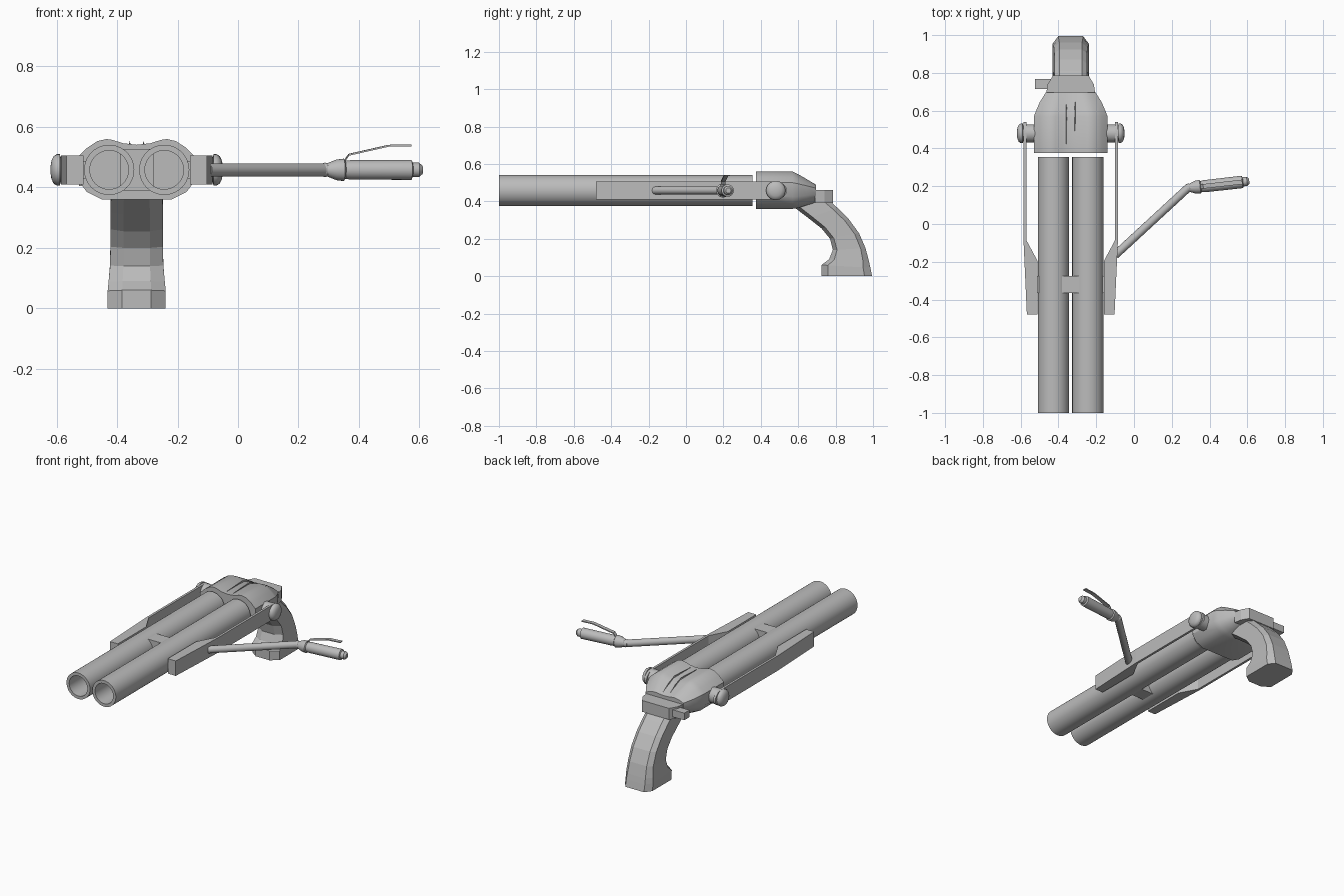
import bpy, bmesh, math
from mathutils import Vector

if "Cube" in bpy.data.objects:
    bpy.data.objects.remove(bpy.data.objects["Cube"])

CX, AX = -0.335, 0.458   # centre line of the body, height of the barrel axis

steel = bpy.data.materials.new("grey steel")
steel.use_nodes = True
GREY = (0.5, 0.5, 0.5, 1)
steel.diffuse_color = GREY
steel.node_tree.nodes["Principled BSDF"].inputs["Base Color"].default_value = GREY


def finish(name, bm, smooth=False):
    bmesh.ops.recalc_face_normals(bm, faces=bm.faces)
    mesh = bpy.data.meshes.new(name)
    bm.to_mesh(mesh)
    bm.free()
    obj = bpy.data.objects.new(name, mesh)
    bpy.context.collection.objects.link(obj)
    mesh.materials.append(steel)
    if smooth:
        bpy.ops.object.select_all(action='DESELECT')
        obj.select_set(True)
        bpy.context.view_layer.objects.active = obj
        bpy.ops.object.shade_smooth_by_angle(angle=math.radians(35))
    return obj


def loft(name, rings, smooth=False, closed=False):
    """Skin rings of equal length; cap the ends or join them in a loop."""
    bm = bmesh.new()
    loops = [[bm.verts.new(p) for p in r] for r in rings]
    n = len(loops[0])
    pairs = list(zip(loops, loops[1:]))
    if closed:
        pairs.append((loops[-1], loops[0]))
    else:
        bm.faces.new(loops[0])
        bm.faces.new(loops[-1])
    for a, b in pairs:
        for i in range(n):
            j = (i + 1) % n
            bm.faces.new((a[i], a[j], b[j], b[i]))
    return finish(name, bm, smooth)


def lathe(name, start, direction, profile, sides=24, closed=False):
    """Turn (distance, radius) pairs around an axis."""
    d = Vector(direction).normalized()
    u = d.orthogonal().normalized()
    v = d.cross(u)
    turns = [math.tau * i / sides for i in range(sides)]
    rings = [[Vector(start) + d * t + (u * math.cos(a) + v * math.sin(a)) * r for a in turns]
             for t, r in profile]
    return loft(name, rings, True, closed)


def box(name, x, y, z):
    return loft(name, [[(x[i], y[0], z[0]), (x[i], y[1], z[0]),
                        (x[i], y[1], z[1]), (x[i], y[0], z[1])] for i in (0, 1)])


def prism(name, outline, z0, z1):
    return loft(name, [[(x, y, z) for x, y in outline] for z in (z0, z1)])


# Hollow barrels and the bridge between them
for side, label in ((-1, "right"), (1, "left")):
    lathe(label + "_barrel", (CX + side * 0.091, -1, AX), (0, 1, 0),
          [(0, 0.083), (1.355, 0.083), (1.355, 0.064), (0, 0.064)], 40, True)
box("barrel_bridge", (CX - 0.055, CX + 0.055), (-0.365, -0.275), (0.39, 0.527))

# Side rails, their studs and pivot knobs
for side, label in ((-1, "right"), (1, "left")):
    def px(off):
        return CX + side * off
    prism(label + "_rail", [(px(0.176), -0.48), (px(0.232), -0.48), (px(0.25), -0.085),
                            (px(0.235), -0.085), (px(0.176), -0.195)], 0.41, 0.505)
    arc = [math.radians(-90 + 15 * i) for i in range(13)]
    end = [(0.48 + 0.06 * math.cos(a), AX + 0.0475 * math.sin(a)) for a in arc]
    end += [(-0.085, 0.505), (-0.085, 0.41)]
    loft(label + "_rail_arm", [[(px(o), y, z) for y, z in end] for o in (0.235, 0.25)])
    box(label + "_rail_stud", sorted((px(0.165), px(0.18))), (-0.365, -0.275), (0.43, 0.487))
    lathe(label + "_pivot_knob", (px(0.18), 0.48, AX), (side, 0, 0),
          [(0, 0.048), (0.06, 0.048), (0.062, 0.042), (0.072, 0.042), (0.074, 0.052),
           (0.084, 0.052), (0.095, 0.045), (0.102, 0.03), (0.105, 0.01)])

# Receiver with twin humps, tapering to the rear
HALF = [(0, 0.541), (0.045, 0.546), (0.08, 0.557), (0.1, 0.56), (0.13, 0.553), (0.165, 0.53),
        (0.195, 0.5), (0.195, 0.425), (0.165, 0.385), (0.115, 0.36)]


def receiver_ring(y, wide, top, low):
    half = [(x * wide, AX + (z - AX) * (top if z > AX else low)) for x, z in HALF]
    return ([(CX + x, y, z) for x, z in half] +
            [(CX - x, y, z) for x, z in reversed(half[1:])])


loft("receiver", [receiver_ring(*r) for r in
                  [(0.375, 1, 1, 1), (0.57, 1, 1, 1), (0.6, 0.94, 0.85, 0.95),
                   (0.645, 0.84, 0.6, 0.8), (0.695, 0.68, 0.3, 0.65)]], True)

# Raised ribs along the top of the receiver
for side, label in ((-1, "right"), (1, "left")):
    x = CX + side * 0.023
    loft(label + "_top_rib", [[(x - w, y, z - 0.03), (x + w, y, z - 0.03), (x, y, z)]
                              for y, w, z in [(0.4, 0.002, 0.545), (0.56, 0.008, 0.553),
                                              (0.62, 0.007, 0.53), (0.69, 0.002, 0.485)]])

# Collar and its side catch
collar = [(-0.13, 0.69), (-0.122, 0.74), (-0.095, 0.785), (0.095, 0.785), (0.122, 0.74), (0.13, 0.69)]
prism("collar", [(CX + x, y) for x, y in collar], 0.39, 0.462)
box("collar_catch", (-0.525, -0.44), (0.715, 0.767), (0.405, 0.45))

# Curved grip: front point, back point and half width of each station
GRIP = [((0.57, 0.375), (0.76, 0.41), 0.085), ((0.655, 0.31), (0.81, 0.365), 0.087),
        ((0.725, 0.255), (0.87, 0.305), 0.087), ((0.77, 0.2), (0.925, 0.23), 0.087),
        ((0.785, 0.14), (0.96, 0.15), 0.088), ((0.765, 0.09), (0.978, 0.08), 0.093),
        ((0.725, 0.06), (0.986, 0.045), 0.096), ((0.725, 0), (0.995, 0), 0.096)]
rings = []
for front, back, w in GRIP:
    f, b = Vector(front), Vector(back)
    ring = []
    for t, k in ((0, 0.5), (0.13, 1), (0.85, 1), (1, 0.68)):
        p = f.lerp(b, t)
        ring.append((w * k, p.x, p.y))
    rings.append([(CX + x, y, z) for x, y, z in ring] +
                 [(CX - x, y, z) for x, y, z in reversed(ring)])
loft("grip", rings)

# Angled rod carrying the side handle
root, elbow, tip = Vector((-0.1, -0.165, AX)), Vector((0.285, 0.19, AX)), Vector((0.61, 0.227, AX))
lathe("handle_rod", root, elbow - root, [(0, 0.022), ((elbow - root).length, 0.022)], 16)
lathe("side_handle", elbow - (tip - elbow) * 0.03, tip - elbow,
      [(0, 0.02), (0.012, 0.024), (0.02, 0.022), (0.05, 0.034), (0.075, 0.037), (0.08, 0.03),
       (0.1, 0.032), (0.3, 0.033), (0.304, 0.024), (0.325, 0.024), (0.337, 0.014)])

# Thin squeeze lever above the handle
along = (tip - elbow).normalized()
across = Vector((-along.y, along.x, 0)) * 0.012
up = Vector((0, 0, 0.006))
lever = []
for t, z in ((0.068, 0.485), (0.082, 0.505), (0.215, 0.535), (0.29, 0.536)):
    p = elbow + along * t
    p.z = z
    lever.append([p - across, p + across, p + across + up, p - across + up])
loft("squeeze_lever", lever)
